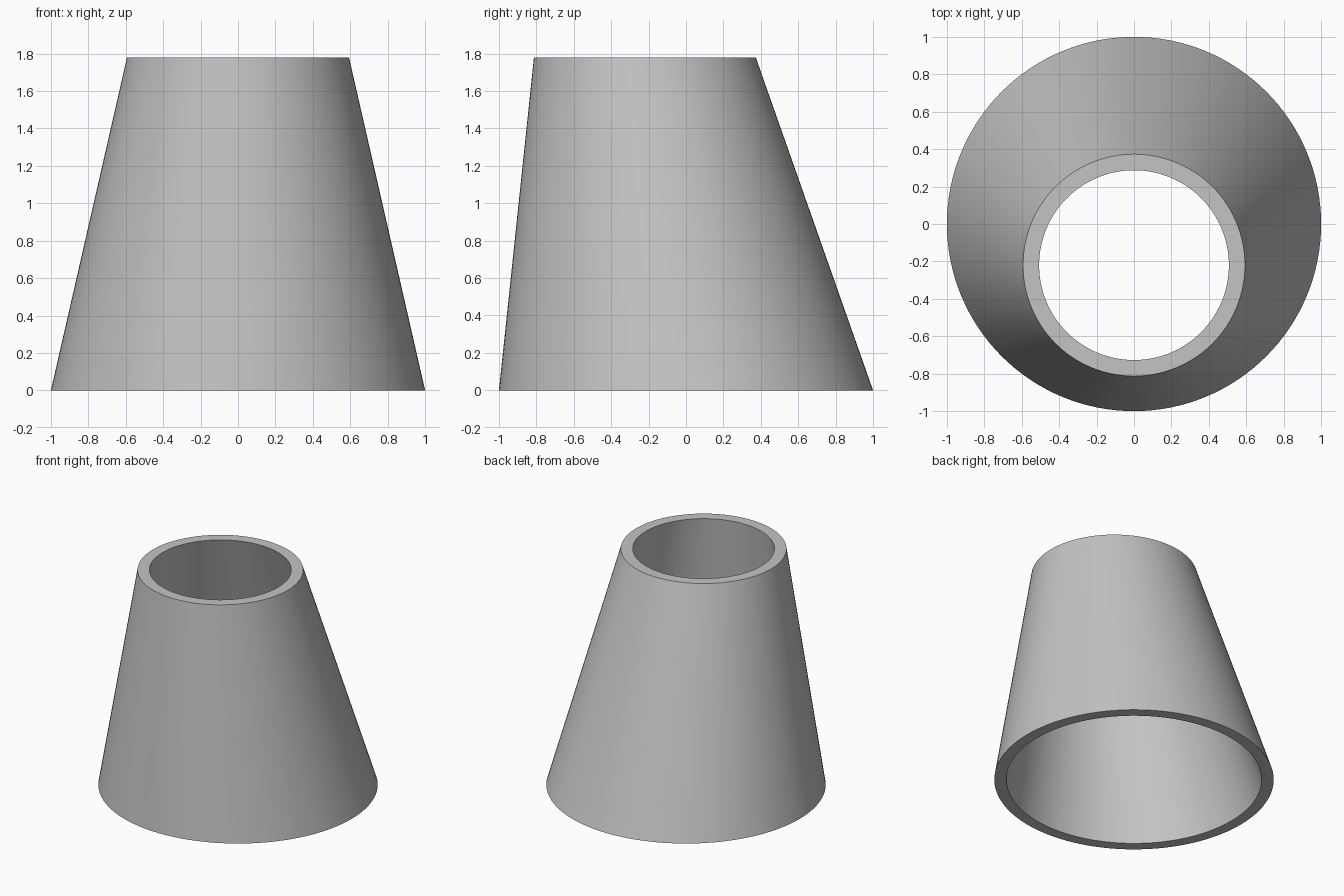
import bpy
import bmesh
from math import cos, sin, tau, radians

cube = bpy.data.objects.get("Cube")
if cube:
    bpy.data.objects.remove(cube, do_unlink=True)

SIDES = 128
HEIGHT = 1.78
TOP_SHIFT = -0.22  # the top opening sits forward of the base

grey = bpy.data.materials.new("plain grey")
grey.use_nodes = True
colour = (0.55, 0.55, 0.55, 1)
grey.diffuse_color = colour
grey.node_tree.nodes["Principled BSDF"].inputs["Base Color"].default_value = colour

bm = bmesh.new()


def ring(radius, y, z):
    return [bm.verts.new((radius * cos(tau * i / SIDES),
                          y + radius * sin(tau * i / SIDES), z))
            for i in range(SIDES)]


# Closed wall section: outer base, outer top, inner top, inner base
rings = [ring(1.0, 0, 0), ring(0.593, TOP_SHIFT, HEIGHT),
         ring(0.507, TOP_SHIFT, HEIGHT), ring(0.914, 0, 0)]
for k, lower in enumerate(rings):
    upper = rings[(k + 1) % len(rings)]
    for i in range(SIDES):
        j = (i + 1) % SIDES
        bm.faces.new((lower[i], lower[j], upper[j], upper[i]))
bmesh.ops.recalc_face_normals(bm, faces=bm.faces)

# Hollow eccentric reducer
mesh = bpy.data.meshes.new("eccentric_cone_shell")
bm.to_mesh(mesh)
bm.free()
mesh.materials.append(grey)
shell = bpy.data.objects.new("eccentric_cone_shell", mesh)
bpy.context.collection.objects.link(shell)

# Smooth walls with crisp rims
bpy.ops.object.select_all(action="DESELECT")
shell.select_set(True)
bpy.context.view_layer.objects.active = shell
bpy.ops.object.shade_smooth_by_angle(angle=radians(30))
